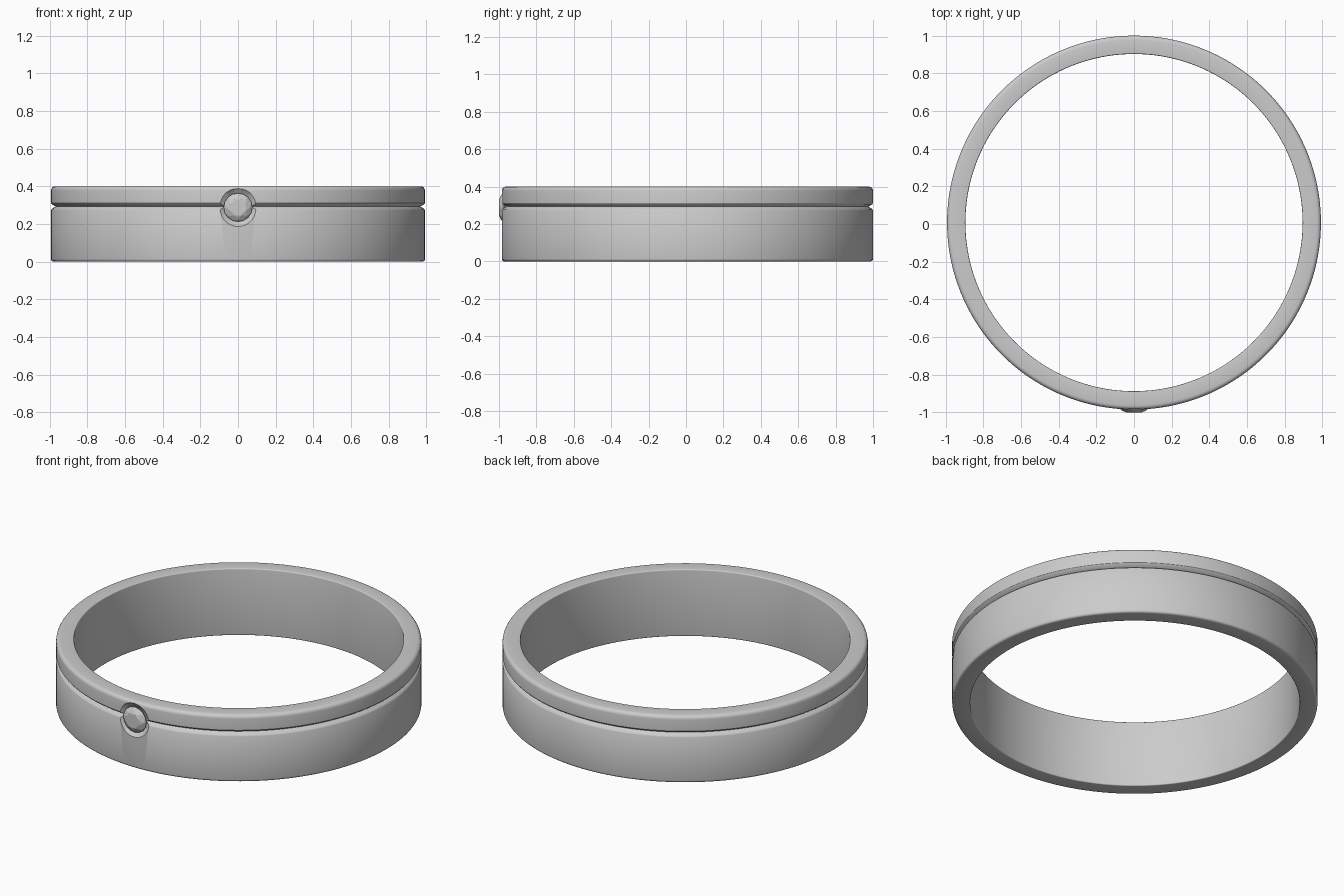
import bpy, bmesh, math

if "Cube" in bpy.data.objects:
    bpy.data.objects.remove(bpy.data.objects["Cube"])

CY = 0.0075      # the band is nudged back so the stone reaches y = -1
GEM_Z = 0.288


def lathe(name, profile, steps, closed):
    """Revolve (radius, z) points around z."""
    bm = bmesh.new()
    rings = []
    for r, z in profile:
        if r == 0:
            rings.append([bm.verts.new((0, 0, z))] * steps)
        else:
            rings.append([bm.verts.new((r * math.cos(2 * math.pi * i / steps),
                                        r * math.sin(2 * math.pi * i / steps), z))
                          for i in range(steps)])
    n = len(rings)
    for k in range(n if closed else n - 1):
        a, b = rings[k], rings[(k + 1) % n]
        for i in range(steps):
            j = (i + 1) % steps
            quad = list(dict.fromkeys((a[i], a[j], b[j], b[i])))
            bm.faces.new(quad)
    bmesh.ops.recalc_face_normals(bm, faces=bm.faces)
    me = bpy.data.meshes.new(name)
    bm.to_mesh(me)
    bm.free()
    ob = bpy.data.objects.new(name, me)
    bpy.context.collection.objects.link(ob)
    return ob


def corner(r, z, rad, start):
    """Rounded profile corner: quarter arc around (r, z)."""
    return [(r + rad * math.cos(math.radians(start + 22.5 * i)),
             z + rad * math.sin(math.radians(start + 22.5 * i))) for i in range(5)]


# Band: rounded rectangle section with a V groove
RO, RI, H = 0.9925, 0.895, 0.4
profile = corner(RI + 0.006, 0.006, 0.006, 180)
profile += corner(RO - 0.014, 0.014, 0.014, 270)
profile += [(RO, 0.273), (RO - 0.004, 0.28), (RO - 0.025, 0.293),
            (RO - 0.004, 0.305), (RO, 0.311)]
profile += corner(RO - 0.022, H - 0.022, 0.022, 0)
profile += corner(RI + 0.006, H - 0.006, 0.006, 90)
band = lathe("band", profile, 192, True)
band.location.y = CY

# Countersunk seat cut into the band for the stone
cutter = lathe("seat_cutter", [(0, -0.066), (0.072, -0.02), (0.1, 0.0),
                               (0.12, 0.03), (0, 0.03)], 48, False)
cutter.rotation_euler.x = math.pi / 2
cutter.location = (0, -0.983, GEM_Z)
cutter.hide_render = True
cutter.hide_set(True)
cut = band.modifiers.new("seat", 'BOOLEAN')
cut.operation = 'DIFFERENCE'
cut.solver = 'EXACT'
cut.object = cutter

bpy.context.view_layer.objects.active = band
band.select_set(True)
bpy.ops.object.modifier_apply(modifier="seat")
bpy.ops.object.shade_smooth_by_angle(angle=math.radians(30))
bpy.data.objects.remove(cutter)

# Brilliant-cut stone: convex hull of table, crown, girdle and culet points
bm = bmesh.new()
for count, rad, depth, offset in ((8, 0.045, 0.0, 0.5), (8, 0.064, -0.010, 0.0),
                                  (16, 0.076, -0.022, 0.0), (16, 0.076, -0.026, 0.0),
                                  (1, 0.0, -0.075, 0.0)):
    for i in range(count):
        a = 2 * math.pi * (i + offset) / count
        bm.verts.new((rad * math.cos(a), -1.0 - depth, GEM_Z + rad * math.sin(a)))
bmesh.ops.convex_hull(bm, input=bm.verts)
bmesh.ops.recalc_face_normals(bm, faces=bm.faces)
me = bpy.data.meshes.new("stone")
bm.to_mesh(me)
bm.free()
bpy.context.collection.objects.link(bpy.data.objects.new("stone", me))
